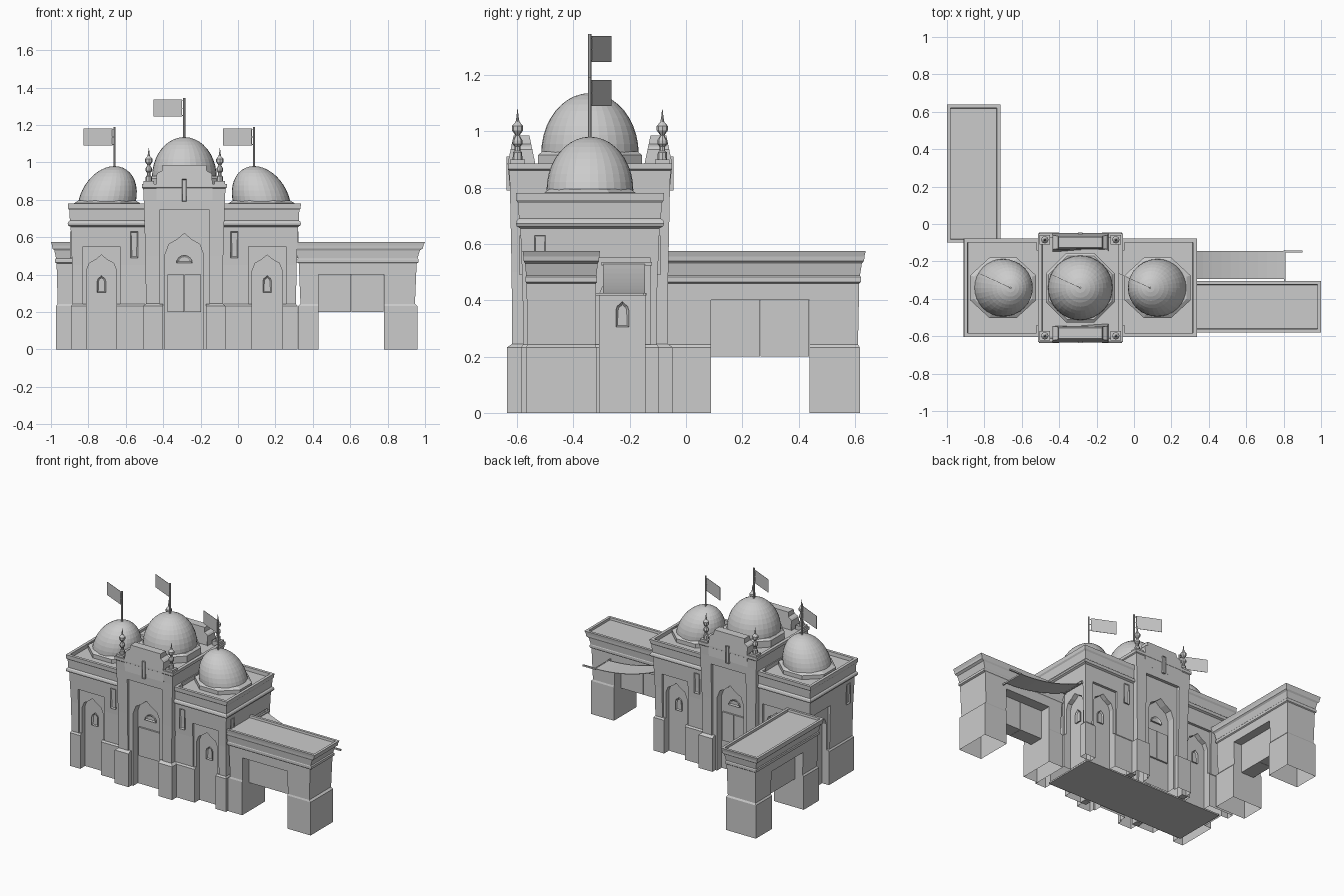
import bpy, bmesh, math
from mathutils import Matrix, Vector

cube = bpy.data.objects.get("Cube")
if cube:
    bpy.data.objects.remove(cube, do_unlink=True)

stone = bpy.data.materials.new("grey_stone")
stone.use_nodes = True
GREY = (0.6, 0.6, 0.6, 1)
stone.diffuse_color = GREY
stone.node_tree.nodes["Principled BSDF"].inputs["Base Color"].default_value = GREY

CX, CY = -0.287, -0.341      # middle of the building


def finish(name, bm):
    bmesh.ops.recalc_face_normals(bm, faces=bm.faces)
    me = bpy.data.meshes.new(name)
    bm.to_mesh(me)
    bm.free()
    me.materials.append(stone)
    ob = bpy.data.objects.new(name, me)
    bpy.context.collection.objects.link(ob)
    return ob


def skin(name, rings):
    """Join equal rings of points into a closed solid."""
    bm = bmesh.new()
    rows = [[bm.verts.new(p) for p in ring] for ring in rings]
    n = len(rows[0])
    for a, b in zip(rows, rows[1:]):
        for i in range(n):
            j = (i + 1) % n
            bm.faces.new((a[i], a[j], b[j], b[i]))
    bm.faces.new(rows[0])
    bm.faces.new(rows[-1])
    return finish(name, bm)


def loft(name, cx, cy, rings):
    """Stack of rectangles given as half width, half depth, height."""
    return skin(name, [[(cx + a * hx, cy + b * hy, z)
                        for a, b in ((-1, -1), (1, -1), (1, 1), (-1, 1))] for hx, hy, z in rings])


def box(name, cx, cy, hx, hy, z0, z1):
    return loft(name, cx, cy, [(hx, hy, z0), (hx, hy, z1)])


def open_bottom(ob):
    """Remove the faces that lie on the ground."""
    bm = bmesh.new()
    bm.from_mesh(ob.data)
    low = [f for f in bm.faces if all(v.co.z < 0.001 for v in f.verts)]
    bmesh.ops.delete(bm, geom=low, context='FACES')
    bm.to_mesh(ob.data)
    bm.free()


def lathe(name, cx, cy, profile, n, lean=0, squash=1, turn=0):
    z0, z1 = profile[0][1], profile[-1][1]
    rings = []
    for r, z in profile:
        x = cx + lean * (z - z0) / (z1 - z0)
        rings.append([(x + r * math.cos(a), cy + squash * r * math.sin(a), z)
                      for a in (math.tau * i / n + turn for i in range(n))])
    return skin(name, rings)


def facing(cx, cy, quarter):
    """Local -y looks to front, +x, back, -x for quarter 0 to 3."""
    return Matrix.Translation((cx, cy, 0)) @ Matrix.Rotation(quarter * math.pi / 2, 4, 'Z')


def prism(name, pts, near, far, m):
    return skin(name, [[m @ Vector((x, -d, z)) for x, z in pts] for d in (near, far)])


def framed(name, pts, back, front, m, rim=0.008, sink=0.008):
    """Plate with a raised rim."""
    bm = bmesh.new()
    face = bm.faces.new([bm.verts.new((x, -back, z)) for x, z in pts])
    ext = bmesh.ops.extrude_face_region(bm, geom=[face])["geom"]
    top = [f for f in ext if isinstance(f, bmesh.types.BMFace)]
    bmesh.ops.translate(bm, verts=top[0].verts, vec=(0, back - front, 0))
    bmesh.ops.inset_region(bm, faces=top, thickness=rim)
    bmesh.ops.translate(bm, verts=top[0].verts, vec=(0, sink, 0))
    bmesh.ops.transform(bm, matrix=m, verts=bm.verts)
    return finish(name, bm)


def rect(x, w, z0, z1):
    return [(x - w, z0), (x + w, z0), (x + w, z1), (x - w, z1)]


def arch(x, w, z0, zs, zp):
    h = zp - zs
    right = [(w, z0), (w, zs), (0.8 * w, zs + 0.48 * h), (0.38 * w, zs + 0.7 * h)]
    return ([(x + a, z) for a, z in right] + [(x, zp)] + [(x - a, z) for a, z in reversed(right)])


def cut(ob, cutter):
    cutter.hide_render = True
    mod = ob.modifiers.new("cut", 'BOOLEAN')
    mod.operation, mod.solver, mod.object = 'DIFFERENCE', 'EXACT', cutter
    bpy.context.view_layer.objects.active = ob
    bpy.ops.object.modifier_apply(modifier=mod.name)
    bpy.data.objects.remove(cutter, do_unlink=True)


def dome(name, cx, z, r, h, lean=0):
    steps = 10
    prof = [(r * math.cos(a), z + h * math.sin(a))
            for a in (math.pi / 2 * i / steps for i in range(steps))] + [(0.002, z + h)]
    lathe(name, cx, CY, prof, 32, lean)


def flag(name, x, z_low, z_top):
    lathe(name + "_pole", x, CY, [(0.006, z_low), (0.006, z_top)], 8)
    m = Matrix.Translation((x, CY, 0)) @ Matrix.Rotation(math.radians(155.5), 4, 'Z')
    prism(name + "_cloth", rect(0.098, 0.084, z_top - 0.1, z_top - 0.008), -0.001, 0.001, m)
    for dz in (0.015, 0.053, 0.093):
        prism(name + "_tie", rect(0.008, 0.008, z_top - dz - 0.003, z_top - dz), -0.002, 0.002, m)


# Side wings with arched niches, slit windows and leaning domes
WING = [(0.192, 0.245, 0), (0.192, 0.245, 0.232), (0.184, 0.237, 0.243), (0.187, 0.239, 0.45),
        (0.195, 0.247, 0.655), (0.207, 0.26, 0.662), (0.211, 0.263, 0.672), (0.207, 0.26, 0.683),
        (0.199, 0.252, 0.69), (0.202, 0.255, 0.745), (0.209, 0.262, 0.755), (0.21, 0.263, 0.78)]
for s, side in ((-1, "right"), (1, "left")):
    cx = CX + s * 0.413
    wing = loft(side + "_wing", cx, CY, WING + [(0.19, 0.243, 0.78), (0.188, 0.241, 0.755)])
    # quarter, niche offset, slit offset, wall distance
    niches = [(0, 0.03 * s, -0.145 * s, 0.237),
              (2, -0.03 if s > 0 else -0.08, 0.145 if s > 0 else None, 0.237),
              (1 if s > 0 else 3, 0.115 * s, -0.177 * s, 0.184)]
    for q, ax, sx, d in niches:
        m = facing(cx, CY, q)
        cut(wing, prism("cutter", rect(ax, 0.1, 0.243, 0.55), d - 0.012, d + 0.1, m))
        cut(wing, prism("cutter", arch(ax, 0.081, -0.1, 0.42, 0.505), d - 0.045, d + 0.1, m))
        framed(side + "_wing_window", arch(ax, 0.023, 0.305, 0.365, 0.395), d - 0.055, d - 0.036, m)
        if sx is not None:
            framed(side + "_wing_slit", rect(sx, 0.02, 0.49, 0.63), d - 0.01, d + 0.013, m, 0.01)
    open_bottom(wing)
    lathe(side + "_dome_drum", cx, CY, [(0.19, 0.75), (0.19, 0.782), (0.168, 0.795)],
          8, squash=0.92, turn=math.pi / 8)
    dome(side + "_dome", cx, 0.79, 0.154, 0.19, -0.04 * s)
    flag(side + "_flag", cx - 0.04 * s, 0.97, 1.19)

# Walls joining the wings to the gatehouse, front and back
for q in (0, 2):
    m = facing(CX, CY, q)
    for a in (-1, 1):
        skin("joining_wall", [[m @ Vector((a * x, -y, z)) for x, y in
                               ((0.19, hy), (0.235, hy), (0.235, 0.2), (0.19, 0.2))]
                              for _, hy, z in WING])
box("floor", CX, CY, 0.54, 0.19, 0, 0.01)

# Central gatehouse
tower = loft("gatehouse", CX, CY, [
    (0.222, 0.295, 0), (0.222, 0.295, 0.232), (0.205, 0.276, 0.245), (0.208, 0.278, 0.5),
    (0.217, 0.284, 0.8), (0.22, 0.286, 0.86), (0.227, 0.291, 0.865), (0.227, 0.291, 0.885),
    (0.205, 0.27, 0.885), (0.203, 0.268, 0.87)])
for q, end in ((0, "front"), (2, "back")):
    m = facing(CX, CY, q)
    cut(tower, prism("cutter", rect(0, 0.134, 0.243, 0.745), 0.262, 0.4, m))
    cut(tower, prism("cutter", rect(0, 0.115, -0.1, 0.3), 0.262, 0.4, m))
    cut(tower, prism("cutter", arch(0, 0.102, -0.1, 0.51, 0.62), 0.21, 0.4, m))
    for x in (-0.0455, 0.0455):
        prism(end + "_door_leaf", rect(x, 0.0445, 0.2, 0.4), 0.2, 0.222, m)
    half_moon = [(0.043 * math.cos(a), 0.462 + 0.043 * math.sin(a))
                 for a in (math.pi * i / 8 for i in range(9))]
    framed(end + "_fanlight", half_moon, 0.2, 0.22, m, 0.012)
    # Stepped parapet, flush with the wall and thinner toward its top
    half = [(0.15, 0.8), (0.15, 0.885), (0.148, 0.935), (0.14, 0.945), (0.12, 0.955), (0.117, 0.985)]
    outline = half + [(-x, z) for x, z in reversed(half)]
    wall = prism(end + "_parapet", outline, 0.194, 0.292, m)
    mid = (m @ Vector((0, -0.243, 0))).y
    for v in wall.data.vertices:
        thin = 4.3 * max(0, v.co.z - 0.885) if v.co.z > 0.85 else 0.16
        v.co.y = mid + (v.co.y - mid) * (1 - thin)
    framed(end + "_parapet_slit", rect(0, 0.012, 0.79, 0.91), 0.26, 0.296, m, 0.005, 0.004)
open_bottom(tower)

# Corner pedestals and finials
for a in (-1, 1):
    for b in (-1, 1):
        x, y = CX + a * 0.19, CY + b * 0.257
        box("corner_pedestal", x, y, 0.028, 0.026, 0.86, 0.9)
        lathe("corner_finial", x, y, [
            (0.018, 0.89), (0.016, 0.925), (0.01, 0.93), (0.01, 0.945), (0.018, 0.955),
            (0.018, 0.967), (0.007, 0.985), (0.02, 1.003), (0.02, 1.018), (0.007, 1.033),
            (0.004, 1.05), (0.001, 1.077)], 8)

lathe("central_dome_drum", CX, CY, [(0.2, 0.86), (0.2, 0.915), (0.184, 0.927)], 8, turn=math.pi / 8)
dome("central_dome", CX, 0.92, 0.173, 0.215)
flag("central_flag", CX, 1.12, 1.345)


def side_gate(name, x0, x1, y0, y1, ox, oy, gap, along_x):
    """Flat-roofed gate with a raised shutter in its opening."""
    cx, cy, hx, hy = (x0 + x1) / 2, (y0 + y1) / 2, (x1 - x0) / 2, (y1 - y0) / 2
    steps = [(0.9, 0), (0.9, 0.232), (1.2, 0.243), (1, 0.46), (0.75, 0.465), (0.75, 0.482),
             (0.9, 0.487), (0.6, 0.53), (0.25, 0.54), (0.2, 0.555), (0, 0.575)]
    rings = [(hx - k * ox, hy - k * oy, z) for k, z in steps]
    rings += [(hx - 0.018, hy - 0.018, 0.575), (hx - 0.02, hy - 0.02, 0.56)]
    gate = loft(name, cx, cy, rings)
    g, w = (gap[0] + gap[1]) / 2, (gap[1] - gap[0]) / 2
    m = Matrix.Translation((g, cy, 0)) if along_x else facing(cx, g, 1)
    cut(gate, prism("cutter", rect(0, w, -0.1, 0.4), -0.5, 0.5, m))
    open_bottom(gate)
    for x in (-w / 2, w / 2):
        prism(name + "_shutter", rect(x, w / 2 - 0.001, 0.2, 0.405), -0.05, 0.05, m)


side_gate("left_gate", 0.28, 1.0, -0.58, -0.305, 0.045, 0.014, (0.43, 0.78), True)
side_gate("right_gate", -1.0, -0.715, -0.1, 0.638, 0.03, 0.023, (0.088, 0.438), False)

# Awning sloping down from the wall behind the left gate
span = []
for i in range(11):
    t = i / 10
    x, z = 0.32 + 0.49 * t, 0.42 + 0.11 * (1 - t) ** 2
    span.append([(x, -0.295, z), (x, -0.145, z), (x, -0.145, z + 0.004), (x, -0.295, z + 0.004)])
skin("awning", span)
box("awning_wall_rod", 0.325, -0.21, 0.006, 0.09, 0.524, 0.536)
box("awning_outer_rod", 0.807, -0.23, 0.004, 0.09, 0.416, 0.426)
box("awning_tip", 0.85, -0.147, 0.05, 0.005, 0.416, 0.426)
